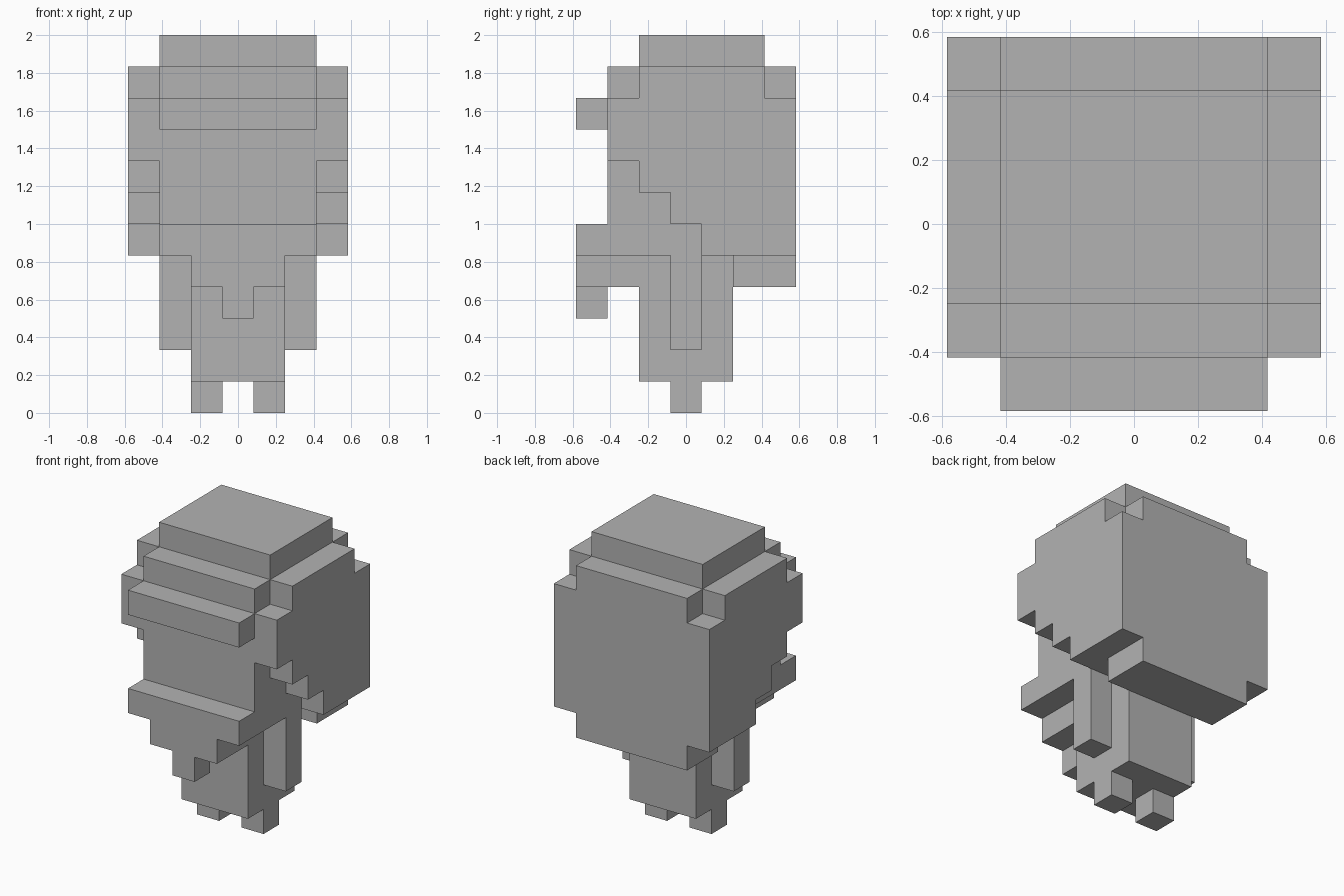
import bpy
import bmesh

cube = bpy.data.objects.get("Cube")
if cube:
    bpy.data.objects.remove(cube, do_unlink=True)

U = 1 / 6  # one block

grey = bpy.data.materials.new("plain grey")
grey.use_nodes = True
COLOUR = (0.45, 0.45, 0.45, 1)
grey.diffuse_color = COLOUR
grey.node_tree.nodes["Principled BSDF"].inputs["Base Color"].default_value = COLOUR


def extrude(name, outline, lo, hi, axis="x"):
    """Extrude an outline in blocks: (y, z) along x, or (x, z) along y."""
    bm = bmesh.new()

    def place(p, d):
        return (d * U, p[0] * U, p[1] * U) if axis == "x" else (p[0] * U, d * U, p[1] * U)

    face = bm.faces.new([bm.verts.new(place(p, lo)) for p in outline])
    result = bmesh.ops.extrude_face_region(bm, geom=[face], use_keep_orig=True)
    moved = [g for g in result["geom"] if isinstance(g, bmesh.types.BMVert)]
    bmesh.ops.translate(bm, verts=moved, vec=place((0, 0), hi - lo))
    bmesh.ops.recalc_face_normals(bm, faces=bm.faces)
    mesh = bpy.data.meshes.new(name)
    bm.to_mesh(mesh)
    bm.free()
    mesh.materials.append(grey)
    obj = bpy.data.objects.new(name, mesh)
    bpy.context.collection.objects.link(obj)
    return obj


def box(name, x, y, z):
    return extrude(name, [(y[0], z[0]), (y[1], z[0]), (y[1], z[1]), (y[0], z[1])], *x)


# Head with stepped crown and the hair hanging down the back
extrude("head", [(-2.5, 5), (1.5, 5), (1.5, 4), (3.5, 4), (3.5, 11), (2.5, 11),
                 (2.5, 12), (-1.5, 12), (-1.5, 11), (-2.5, 11)], -2.5, 2.5)

# Brim over the face
box("brim", (-2.5, 2.5), (-3.5, -2.5), (9, 10))

# Beard tapering to a point, and the chin behind it
half = [(0.5, 3), (0.5, 4), (1.5, 4), (1.5, 5), (2.5, 5), (2.5, 6)]
extrude("beard", half + [(-x, z) for x, z in reversed(half)], -3.5, -2.5, "y")
box("chin", (-1.5, 1.5), (-2.5, -1.5), (4, 5))

# Torso
box("torso", (-1.5, 1.5), (-1.5, 1.5), (1, 5))

# Paired parts: stepped side hair, arms and legs
side_hair = [(-2.5, 8), (-1.5, 8), (-1.5, 7), (-0.5, 7), (-0.5, 6), (0.5, 6),
             (0.5, 5), (3.5, 5), (3.5, 10), (2.5, 10), (2.5, 11), (-1.5, 11),
             (-1.5, 10), (-2.5, 10)]
for side, s in (("left", 1), ("right", -1)):
    extrude(side + "_side_hair", side_hair, s * 2.5, s * 3.5)
    box(side + "_arm", (s * 1.5, s * 2.5), (-0.5, 0.5), (2, 5))
    box(side + "_leg", (s * 0.5, s * 1.5), (-0.5, 0.5), (0, 1))
